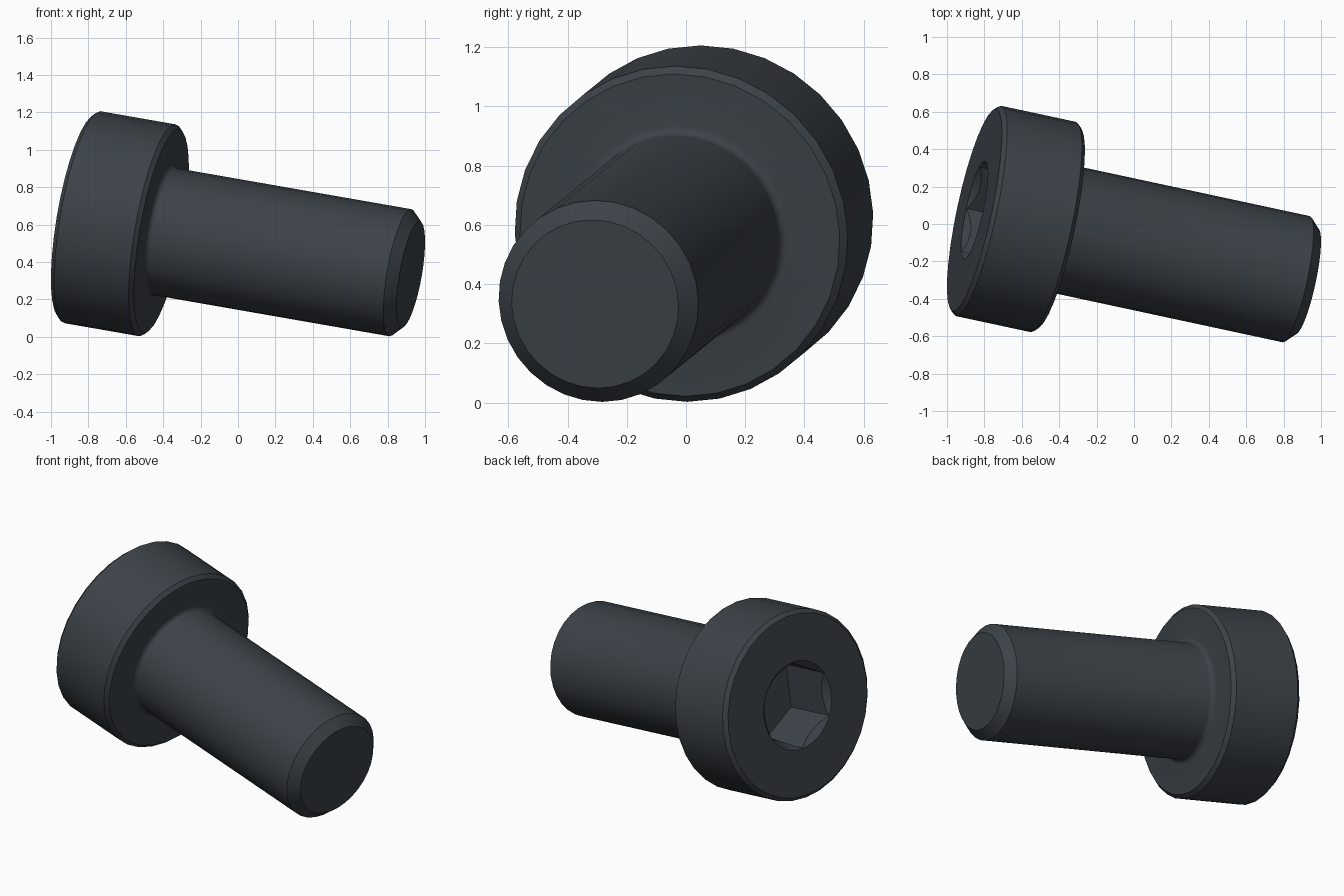
import bpy
import bmesh
from math import radians, pi, sin, cos
from mathutils import Vector

if "Cube" in bpy.data.objects:
    bpy.data.objects.remove(bpy.data.objects["Cube"], do_unlink=True)

# Blackened steel
steel = bpy.data.materials.new("dark slate steel")
steel.use_nodes = True
colour = (0.045, 0.055, 0.066, 1)
steel.diffuse_color = colour
steel.node_tree.nodes["Principled BSDF"].inputs["Base Color"].default_value = colour


def revolve(name, profile, sides):
    """Spin (along, radius) points around the local X axis and cap both ends."""
    bm = bmesh.new()
    verts = [bm.verts.new((x, 0, r)) for x, r in profile]
    edges = [bm.edges.new(pair) for pair in zip(verts, verts[1:])]
    bmesh.ops.spin(bm, geom=verts + edges, cent=(0, 0, 0), axis=(1, 0, 0),
                   angle=2 * pi, steps=sides)
    bmesh.ops.remove_doubles(bm, verts=bm.verts, dist=1e-4)
    bmesh.ops.holes_fill(bm, edges=[e for e in bm.edges if e.is_boundary], sides=0)
    bmesh.ops.recalc_face_normals(bm, faces=bm.faces)
    mesh = bpy.data.meshes.new(name)
    bm.to_mesh(mesh)
    bm.free()
    mesh.materials.append(steel)
    obj = bpy.data.objects.new(name, mesh)
    bpy.context.collection.objects.link(obj)
    return obj


# Main dimensions
length, head_len = 1.843, 0.46
head_r, shank_r = 0.575, 0.345
bevel, tip, fillet = 0.023, 0.057, 0.03

# Head, fillet, shank and chamfered tip in one profile
profile = [(0, head_r - bevel), (bevel, head_r),
           (head_len - bevel, head_r), (head_len, head_r - bevel)]
for i in range(5):
    a = i / 4 * pi / 2
    profile.append((head_len + fillet * (1 - cos(a)),
                    shank_r + fillet * (1 - sin(a))))
profile += [(length - tip, shank_r), (length, shank_r - tip)]
bolt = revolve("cap_screw", profile, 32)

# Hex socket and its conical lead-in
socket_r, socket_depth = 0.2655, 0.33
cutters = [
    revolve("socket_cutter", [(-0.05, socket_r), (socket_depth, socket_r)], 6),
    revolve("lead_in_cutter", [(-0.02, 0.288), (0.066, 0.202)], 48),
]
bpy.context.view_layer.objects.active = bolt
for cutter in cutters:
    cutter.hide_render = True
    mod = bolt.modifiers.new(cutter.name, "BOOLEAN")
    mod.operation = "DIFFERENCE"
    mod.solver = "EXACT"
    mod.object = cutter
    bpy.ops.object.modifier_apply(modifier=mod.name)
    bpy.data.objects.remove(cutter, do_unlink=True)

# Smooth round surfaces with crisp edges
bpy.ops.object.select_all(action="DESELECT")
bolt.select_set(True)
bpy.ops.object.shade_smooth_by_angle(angle=radians(30))

# Tilted resting pose
head_centre = Vector((-0.853, 0.0745, 0.643))
tip_centre = Vector((0.923, -0.307, 0.333))
bolt.rotation_mode = "QUATERNION"
bolt.rotation_quaternion = (tip_centre - head_centre).to_track_quat("X", "Z")
bolt.location = head_centre
